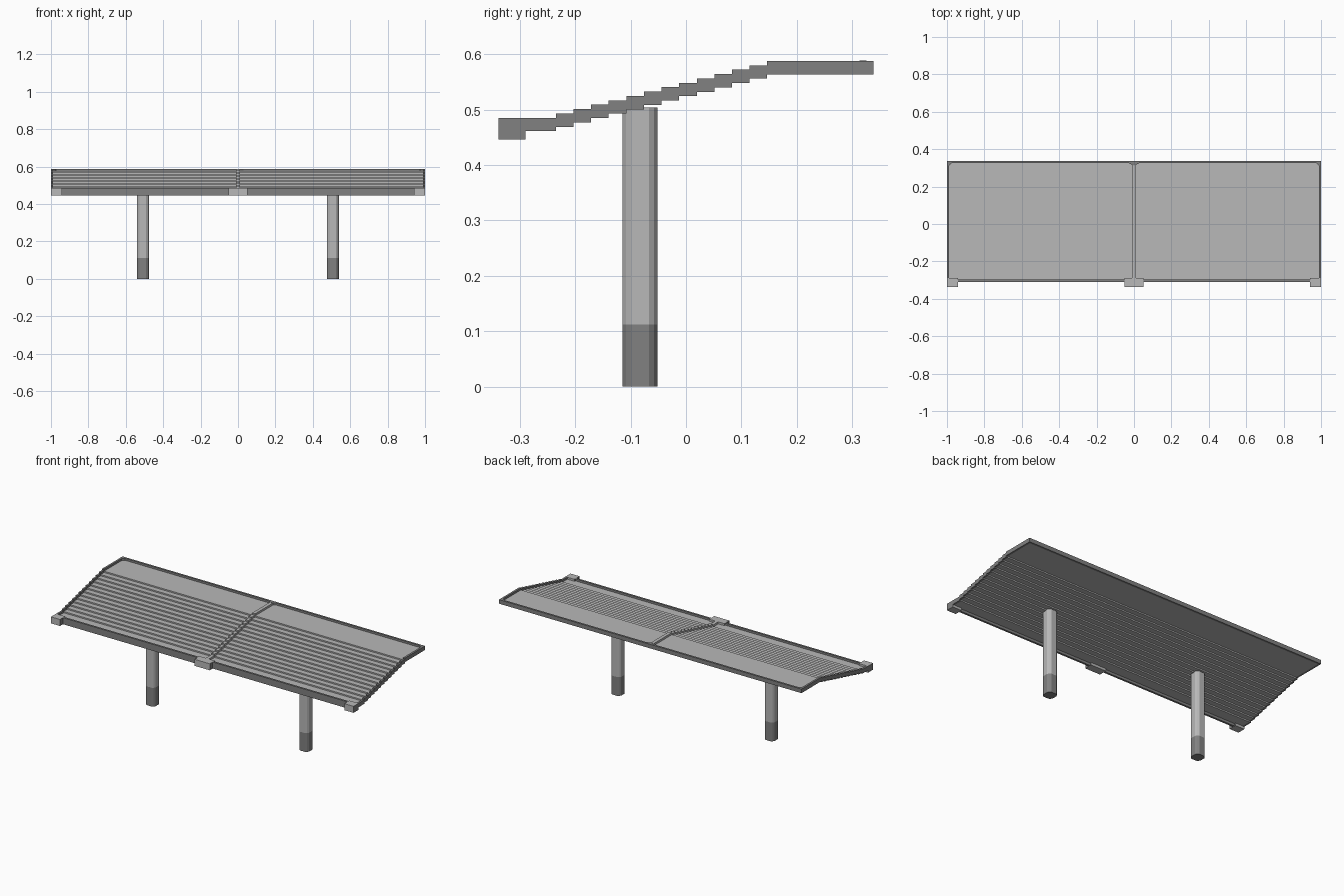
import bpy
import bmesh

cube = bpy.data.objects.get("Cube")
if cube:
    bpy.data.objects.remove(cube, do_unlink=True)


def material(name, v):
    m = bpy.data.materials.new(name)
    m.use_nodes = True
    m.diffuse_color = (v, v, v, 1)
    m.node_tree.nodes["Principled BSDF"].inputs["Base Color"].default_value = (v, v, v, 1)
    return m


LIGHT = material("light grey", 0.48)
DARK = material("dark grey", 0.22)


def prism(name, points, axis, a, b, mats):
    """Extrude a closed 2D outline from a to b along the x or z axis."""
    def place(p, t):
        return (t, p[0], p[1]) if axis == "x" else (p[0], p[1], t)
    bm = bmesh.new()
    lo = [bm.verts.new(place(p, a)) for p in points]
    hi = [bm.verts.new(place(p, b)) for p in points]
    n = len(points)
    bm.faces.new(lo)
    bm.faces.new(hi)
    for i in range(n):
        j = (i + 1) % n
        bm.faces.new((lo[i], lo[j], hi[j], hi[i]))
    bmesh.ops.recalc_face_normals(bm, faces=bm.faces)
    me = bpy.data.meshes.new(name)
    bm.to_mesh(me)
    bm.free()
    for m in mats:
        me.materials.append(m)
    ob = bpy.data.objects.new(name, me)
    bpy.context.collection.objects.link(ob)
    return ob


def box(name, x0, x1, y0, y1, z0, z1, mats):
    return prism(name, [(x0, y0), (x1, y0), (x1, y1), (x0, y1)], "z", z0, z1, mats)


# Stepped slope shared by the deck, side rims and divider
STEPS, RUN, RISE = 13, 0.0318, 0.0079
FIRST, TOP, THICK = -0.235, 0.485, 0.024
HIGH = TOP + STEPS * RISE
RIM = 0.012


def stairs(y0, y1, z):
    pts = [(y0, z)]
    for k in range(STEPS):
        y = FIRST + k * RUN
        pts += [(y, z + k * RISE), (y, z + (k + 1) * RISE)]
    return pts + [(y1, z + STEPS * RISE)]


def stepped(name, x0, x1, y0, y1, top, bottom, mat):
    outline = stairs(y0, y1, bottom) + stairs(y0, y1, top)[::-1]
    return prism(name, outline, "x", x0, x1, [mat])


# Roof deck, sunk below its rim
stepped("roof_deck", -1 + RIM, 1 - RIM, -0.298, 0.338 - RIM, TOP - 0.012, TOP - THICK, LIGHT)
stepped("centre_divider", -0.01, 0.01, -0.29, 0.338 - RIM, TOP, TOP - 0.015, LIGHT)
box("back_rim", -1 + RIM, 1 - RIM, 0.338 - RIM, 0.338, HIGH - THICK, HIGH, [DARK])

# Small gusset where the divider meets the back rim
yb = 0.338 - RIM
prism("centre_gusset", [(-0.03, yb), (0, yb - 0.013), (0.03, yb)], "z",
      HIGH - 0.015, HIGH + 0.0005, [DARK])


def bracket(name, x0, x1):
    """Front block, with dark ends."""
    ob = box(name, x0, x1, -0.338, -0.29, 0.446, TOP, [LIGHT, DARK])
    for f in ob.data.polygons:
        f.material_index = int(abs(f.normal.x) > 0.5)


bracket("centre_bracket", -0.05, 0.05)

for side, s in (("left", 1), ("right", -1)):
    def span(a, b):
        return sorted((s * a, s * b))

    # Side rim, corner gusset and front fascia
    stepped(side + "_rim", *span(1 - RIM, 1), -0.29, 0.338, TOP, TOP - THICK, DARK)
    xi = 1 - RIM
    prism(side + "_corner_gusset", [(s * xi, yb), (s * (xi - 0.014), yb), (s * xi, yb - 0.014)],
          "z", HIGH - 0.015, HIGH, [DARK])
    bracket(side + "_corner_bracket", *span(0.94, 1))
    box(side + "_front_fascia", *span(0.05, 0.94), -0.31, -0.298, 0.446, TOP, [DARK])

    # Post with rounded corners and a dark foot
    r, cx, cy = 0.032, s * 0.507, -0.083
    quarter = [(1, 0.5), (0.8, 0.8), (0.5, 1)]
    ring = []
    for _ in range(4):
        ring += [(cx + r * px, cy + r * py) for px, py in quarter]
        quarter = [(-py, px) for px, py in quarter]
    prism(side + "_post_foot", ring, "z", 0, 0.112, [DARK])
    prism(side + "_post", ring, "z", 0.112, 0.504, [LIGHT])
